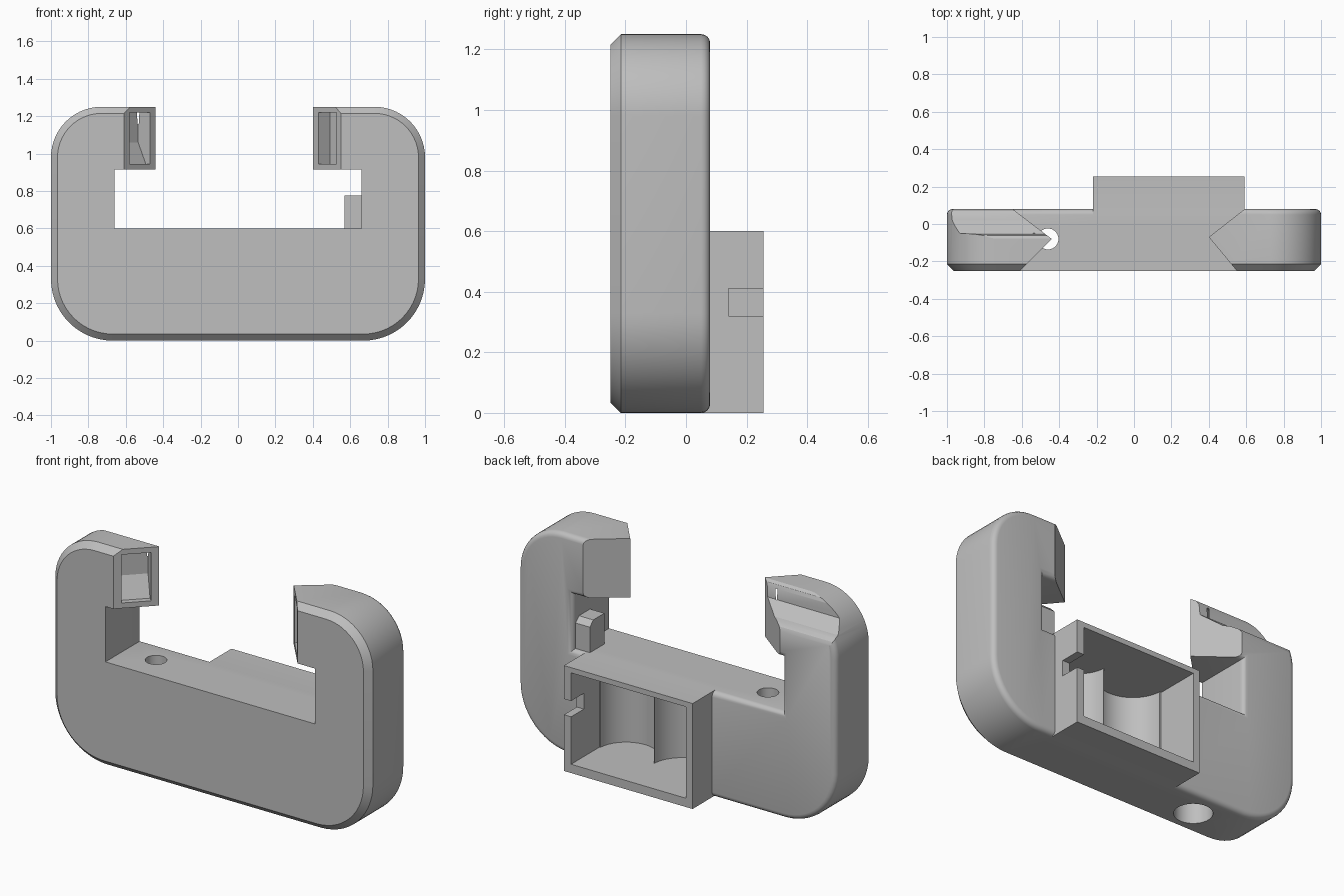
import bpy, bmesh
from math import sin, cos, pi
from mathutils import Matrix

cube = bpy.data.objects.get("Cube")
if cube:
    bpy.data.objects.remove(cube, do_unlink=True)

grey = bpy.data.materials.new("plain_grey")
grey.use_nodes = True
colour = (0.52, 0.52, 0.52, 1)
grey.diffuse_color = colour
grey.node_tree.nodes["Principled BSDF"].inputs["Base Color"].default_value = colour


def make(name, bm):
    bmesh.ops.recalc_face_normals(bm, faces=bm.faces[:])
    mesh = bpy.data.meshes.new(name)
    bm.to_mesh(mesh)
    bm.free()
    mesh.materials.append(grey)
    ob = bpy.data.objects.new(name, mesh)
    bpy.context.collection.objects.link(ob)
    return ob


def prism(name, outline, axis, lo, hi):
    """Extrude an outline along one axis."""
    def place(p, t):
        c = list(p)
        c.insert(axis, t)
        return c
    bm = bmesh.new()
    face = bm.faces.new([bm.verts.new(place(p, lo)) for p in outline])
    new = bmesh.ops.extrude_face_region(bm, geom=[face])["geom"]
    shift = place((0, 0), hi - lo)
    bmesh.ops.translate(bm, vec=shift, verts=[v for v in new if isinstance(v, bmesh.types.BMVert)])
    return make(name, bm)


def box(name, x, y, z):
    return prism(name, [(x[0], y[0]), (x[1], y[0]), (x[1], y[1]), (x[0], y[1])], 2, *z)


def rod(name, x, y, r, z, n=48):
    ring = [(x + r * cos(2 * pi * i / n), y + r * sin(2 * pi * i / n)) for i in range(n)]
    return prism(name, ring, 2, *z)


def combine(target, tool, operation="DIFFERENCE"):
    mod = target.modifiers.new("combine", "BOOLEAN")
    mod.operation, mod.solver, mod.object = operation, "EXACT", tool
    bpy.ops.object.select_all(action="DESELECT")
    bpy.context.view_layer.objects.active = target
    target.select_set(True)
    bpy.ops.object.modifier_apply(modifier=mod.name)
    bpy.data.objects.remove(tool, do_unlink=True)


def arc(cx, cz, r, start, n=14):
    return [(cx + r * cos(start + pi / 2 * i / n), cz + r * sin(start + pi / 2 * i / n))
            for i in range(n + 1)]


# C-shaped body outline: rounded outside, square opening inside
FRONT, BACK, TOP = -0.25, 0.08, 1.25
LOW, HIGH = 0.33, 0.27
outer = [(-0.44, TOP)]
outer += arc(-1 + HIGH, TOP - HIGH, HIGH, pi / 2)
outer += arc(-1 + LOW, LOW, LOW, pi)
outer += arc(1 - LOW, LOW, LOW, 1.5 * pi)
outer += arc(1 - HIGH, TOP - HIGH, HIGH, 0)
outer += [(0.40, TOP)]
inner = [(0.40, 0.915), (0.66, 0.915), (0.66, 0.6), (-0.66, 0.6), (-0.66, 0.915), (-0.44, 0.915)]
body = prism("body", outer + inner, 1, FRONT, BACK)

# Rounded back rim, chamfered outer front rim
bm = bmesh.new()
bm.from_mesh(body.data)
rim = [e for e in bm.edges if all(abs(v.co.y - BACK) < 1e-4 for v in e.verts)]
bmesh.ops.bevel(bm, geom=rim, offset=0.03, segments=4, profile=0.5, affect="EDGES")


def inside(v):
    return abs(v.co.x) < 0.67 and 0.5 < v.co.z < 0.95


rim = [e for e in bm.edges if all(abs(v.co.y - FRONT) < 1e-4 for v in e.verts)
       and not any(inside(v) for v in e.verts)]
bmesh.ops.bevel(bm, geom=rim, offset=0.035, segments=1, affect="EDGES")
bm.to_mesh(body.data)
bm.free()

# Wedge-shaped hook tips
right_tip = [(-0.71, -0.35), (-0.44, -0.08), (-0.78, 0.18), (-0.2, 0.18), (-0.2, -0.35)]
left_tip = [(0.633, -0.35), (0.40, -0.07), (0.72, 0.18), (0.2, 0.18), (0.2, -0.35)]
for outline in (right_tip, left_tip):
    combine(body, prism("tip_cutter", outline, 2, 0.9, 1.4))

# Step along the back of the right hook
step = [(0.2, 1.05), (0.085, 1.05), (0.07, 1.08), (0.045, 1.095), (0.02, 1.1), (-0.05, 1.16),
        (-0.053, 1.22), (-0.062, 1.24), (-0.08, 1.251), (-0.08, 1.4), (0.2, 1.4)]
combine(body, prism("step_cutter", step, 0, -1.1, -0.3))

# Recessed windows in the front slants of the hooks
for x, y, angle, width, depth in ((-0.525, -0.165, pi / 4, 0.155, 0.09),
                                  (0.478, -0.163, -0.876, 0.15, 0.08)):
    window = box("window_cutter", (-width / 2, width / 2), (-0.05, depth), (0.945, 1.22))
    window.data.transform(Matrix.Translation((x, y, 0)) @ Matrix.Rotation(angle, 4, "Z"))
    combine(body, window)

# Rear housing with an open pocket and two round bays
combine(body, box("housing", (-0.22, 0.59), (0, 0.255), (0, 0.6)), "UNION")
combine(body, box("pocket_cutter", (-0.18, 0.545), (0, 0.4), (0.05, 0.57)))
for x, r in ((0.015, 0.185), (0.37, 0.17)):
    combine(body, rod("bay_cutter", x, 0.01, r, (0.05, 0.57)))
combine(body, box("notch_cutter", (0.5, 0.7), (0.14, 0.4), (0.32, 0.41)))

# Screw hole with a wide bore underneath
combine(body, rod("hole_cutter", -0.46, -0.08, 0.056, (-0.1, 0.7)))
combine(body, rod("bore_cutter", -0.46, -0.08, 0.1, (-0.1, 0.3)))

# Small stop block in the left corner of the opening, and a ramp in the right window
stop = [(-0.08, 0.595), (0.05, 0.595), (0.05, 0.745), (0.02, 0.775), (-0.08, 0.775)]
stop_block = prism("stop_block", stop, 0, 0.57, 0.665)
ramp = prism("window_ramp", [(0.03, 0.94), (0.1, 0.94), (0.1, 1.08)], 0, -0.078, 0.078)
ramp.data.transform(Matrix.Translation((-0.525, -0.165, 0)) @ Matrix.Rotation(pi / 4, 4, "Z"))

bpy.ops.object.select_all(action="DESELECT")
for ob in (body, stop_block, ramp):
    ob.select_set(True)
bpy.context.view_layer.objects.active = body
bpy.ops.object.shade_smooth_by_angle(angle=0.5)
